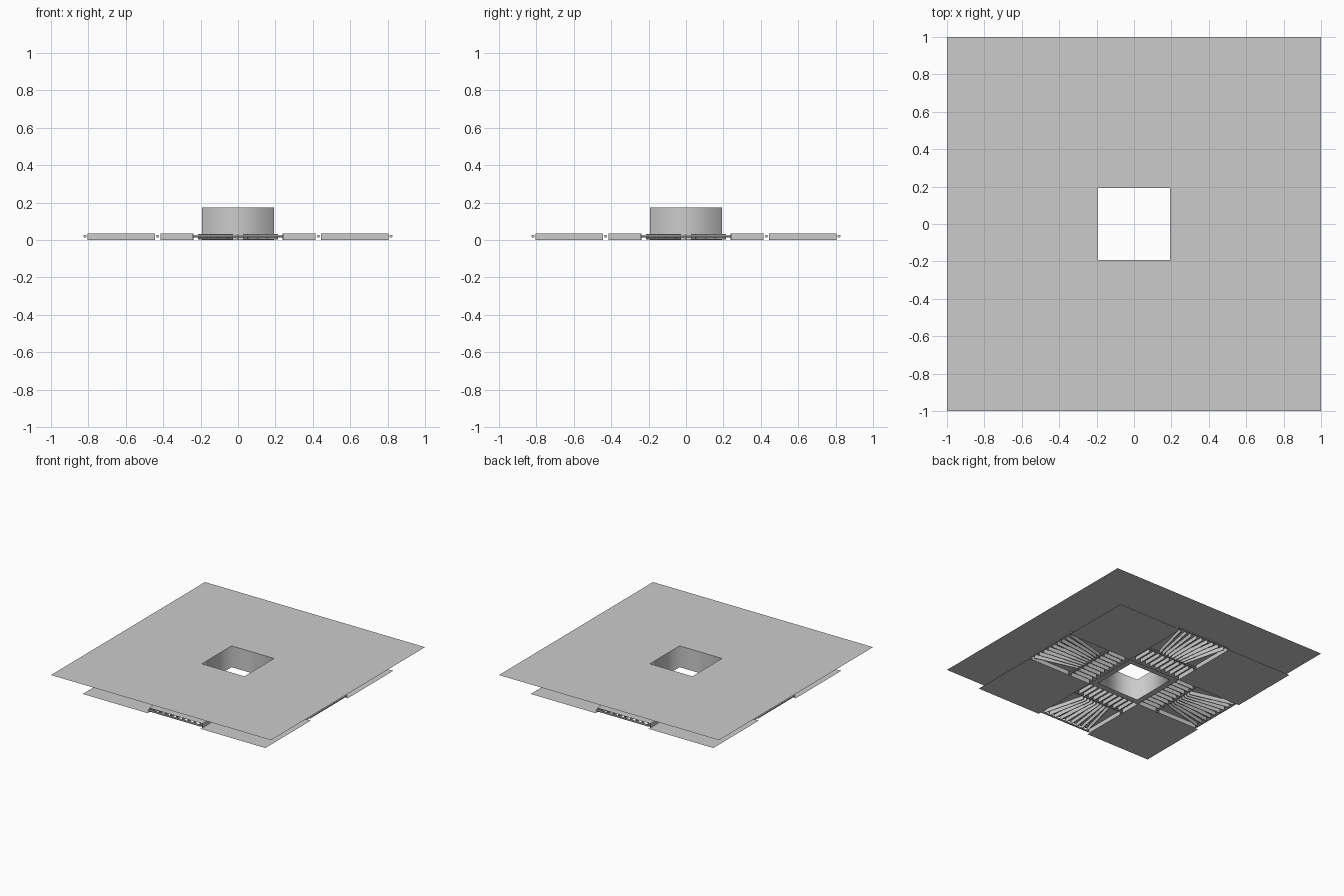
import bpy, bmesh, math
from mathutils import Matrix, Vector

if "Cube" in bpy.data.objects:
    bpy.data.objects.remove(bpy.data.objects["Cube"], do_unlink=True)

GREY = (0.6, 0.6, 0.6, 1.0)
mat = bpy.data.materials.new("light_grey_metal")
mat.use_nodes = True
mat.diffuse_color = GREY
mat.node_tree.nodes["Principled BSDF"].inputs["Base Color"].default_value = GREY

HOLE, ARM, EDGE = 0.193, 0.24, 0.83     # half widths of shaft, arm and lower plate
TOP, LID = 0.175, 0.035                 # heights of ceiling sheet and arm covers


def finish(name, bm, smooth=False):
    mesh = bpy.data.meshes.new(name)
    bm.to_mesh(mesh)
    bm.free()
    mesh.materials.append(mat)
    for poly in mesh.polygons:
        poly.use_smooth = smooth
    obj = bpy.data.objects.new(name, mesh)
    bpy.context.collection.objects.link(obj)
    return obj


def square(bm, half, z):
    return [bm.verts.new((sx * half, sy * half, z))
            for sx, sy in ((-1, -1), (1, -1), (1, 1), (-1, 1))]


def bridge(bm, a, b):
    for i in range(4):
        j = (i + 1) % 4
        bm.faces.new((a[i], a[j], b[j], b[i]))


def ring(name, outer, z_outer, inner, z_inner, smooth=False):
    bm = bmesh.new()
    bridge(bm, square(bm, outer, z_outer), square(bm, inner, z_inner))
    return finish(name, bm, smooth)


def flat(bm, x0, x1, y0, y1, z):
    bm.faces.new([bm.verts.new((x, y, z))
                  for x, y in ((x0, y0), (x1, y0), (x1, y1), (x0, y1))])


def blade(bm, start, end, z0=0.002, z1=LID - 0.002, thick=0.006):
    """Upright thin box between two plan points."""
    a, b = Vector(start), Vector(end)
    d = b - a
    m = (Matrix.Translation(((a.x + b.x) / 2, (a.y + b.y) / 2, (z0 + z1) / 2))
         @ Matrix.Rotation(math.atan2(d.y, d.x), 4, 'Z')
         @ Matrix.Diagonal((d.length, thick, z1 - z0, 1)))
    bmesh.ops.create_cube(bm, size=1, matrix=m)


# Ceiling sheet, square shaft and the rim around its mouth
ring("ceiling_sheet", 1.0, TOP, HOLE, TOP)
ring("shaft", HOLE, TOP, HOLE, 0.0, smooth=True)
ring("shaft_rim", ARM, 0.0, HOLE, 0.0)

for i, side in enumerate(("left", "back", "right", "front")):
    turn = Matrix.Rotation(i * math.pi / 2, 4, 'Z')

    # Plain corner panel
    bm = bmesh.new()
    flat(bm, ARM, EDGE, ARM, EDGE, 0.0)
    finish("corner_panel_" + side, bm).matrix_world = turn

    # Cover over the arm
    bm = bmesh.new()
    flat(bm, HOLE, 0.81, -ARM, ARM, LID)
    finish("arm_cover_" + side, bm).matrix_world = turn

    # Side walls in two lengths, with a gap for the cross rod
    bm = bmesh.new()
    for s in (-ARM, ARM):
        blade(bm, (ARM, s), (0.415, s), z0=0, z1=LID)
        blade(bm, (0.445, s), (0.805, s), z0=0, z1=LID)
    finish("arm_walls_" + side, bm).matrix_world = turn

    # Short straight vanes near the shaft
    bm = bmesh.new()
    for k in range(-4, 5):
        blade(bm, (0.25, k * 0.048), (0.415, k * 0.048))
    finish("inner_vanes_" + side, bm).matrix_world = turn

    # Long vanes that fan outward
    bm = bmesh.new()
    for k in range(-4, 5):
        blade(bm, (0.445, k * 0.03), (0.8, k * 0.053))
    finish("fan_vanes_" + side, bm).matrix_world = turn

    # Cross rods that link the vanes
    bm = bmesh.new()
    for x in (0.43, 0.818):
        m = Matrix.Translation((x, 0, 0.02)) @ Matrix.Rotation(math.pi / 2, 4, 'X')
        bmesh.ops.create_cone(bm, cap_ends=True, segments=8, radius1=0.008,
                              radius2=0.008, depth=2 * ARM, matrix=m)
    finish("cross_rods_" + side, bm).matrix_world = turn
